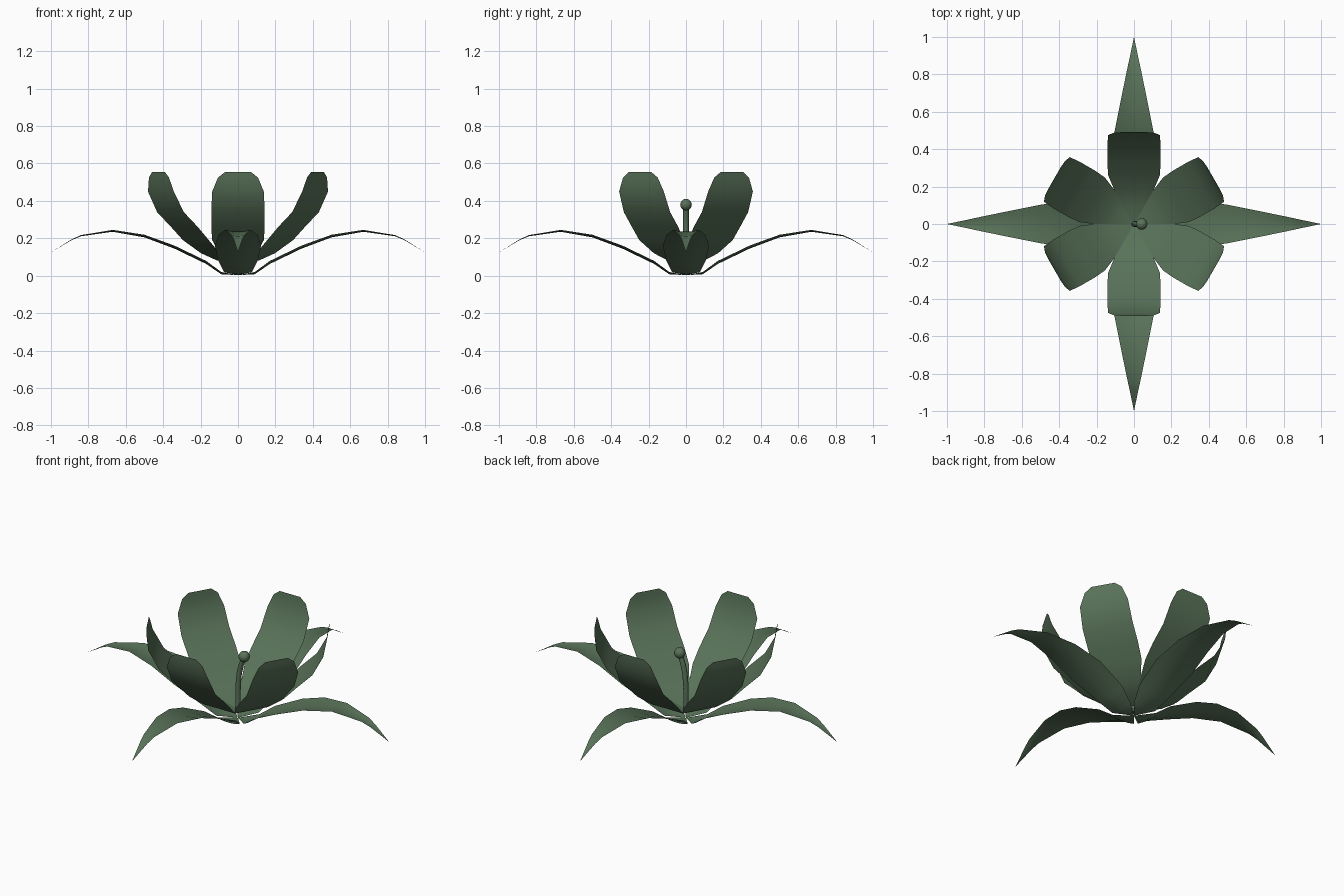
import bpy, bmesh
from math import radians, pi
from mathutils import Matrix

if "Cube" in bpy.data.objects:
    bpy.data.objects.remove(bpy.data.objects["Cube"])

green = bpy.data.materials.new("plant_green")
green.diffuse_color = (0.10, 0.17, 0.10, 1)
green.use_nodes = True
green.node_tree.nodes["Principled BSDF"].inputs["Base Color"].default_value = green.diffuse_color


def finish(name, bm, angle=0.0):
    bmesh.ops.remove_doubles(bm, verts=bm.verts, dist=1e-5)
    bmesh.ops.recalc_face_normals(bm, faces=bm.faces)
    bmesh.ops.rotate(bm, verts=bm.verts, cent=(0, 0, 0),
                     matrix=Matrix.Rotation(angle, 3, 'Z'))
    for f in bm.faces:
        f.smooth = True
    me = bpy.data.meshes.new(name)
    bm.to_mesh(me)
    bm.free()
    ob = bpy.data.objects.new(name, me)
    bpy.context.collection.objects.link(ob)
    me.materials.append(green)
    return ob


def blade(name, rows, angle):
    """Thin sheet along +x; rows are (radius, height, half width, edge lift)."""
    bm = bmesh.new()
    grid = []
    for r, z, w, lift in rows:
        grid.append([bm.verts.new((r, w * t, z + lift * t * t))
                     for t in (-1, -0.5, 0, 0.5, 1)])
    for a, b in zip(grid, grid[1:]):
        for i in range(4):
            bm.faces.new((a[i], b[i], b[i + 1], a[i + 1]))
    bmesh.ops.dissolve_degenerate(bm, dist=1e-5, edges=bm.edges)
    return finish(name, bm, angle)


# Six cupped petals, flat across
petal = [(0, .055, 0, 0), (.10, .083, .058, 0), (.17, .12, .10, 0),
         (.26, .19, .138, 0), (.33, .26, .143, 0), (.417, .34, .143, 0),
         (.476, .45, .138, 0), (.488, .525, .107, 0), (.491, .555, .068, 0)]
for i in range(6):
    blade(f"petal_{i + 1}", petal, radians(30 + 60 * i))

# Four arching pointed leaves, slightly channelled
leaf = [(0, .003, 0, 0), (.09, .008, .075, .012), (.17, .063, .105, .016),
        (.34, .145, .124, .016), (.50, .205, .103, .014), (.67, .235, .069, .010),
        (.84, .211, .034, .006), (.89, .19, .023, .004), (1.0, .125, 0, 0)]
for i in range(4):
    blade(f"leaf_{i + 1}", leaf, radians(90 * i))

# Curved pistil stalk
path = [(0, .04), (0, .12), (.001, .20), (.008, .27), (.020, .32), (.036, .365)]
bm = bmesh.new()
rings = []
for x, z in path:
    ring = bmesh.ops.create_circle(bm, segments=10, radius=.015,
                                   matrix=Matrix.Translation((x, 0, z)))
    rings.append(ring["verts"])
for a, b in zip(rings, rings[1:]):
    for j in range(10):
        k = (j + 1) % 10
        bm.faces.new((a[j], a[k], b[k], b[j]))
finish("pistil_stalk", bm)

# Round pistil tip
bm = bmesh.new()
bmesh.ops.create_uvsphere(bm, u_segments=16, v_segments=10, radius=.031,
                          matrix=Matrix.Translation((.041, 0, .38)))
finish("pistil_tip", bm)
